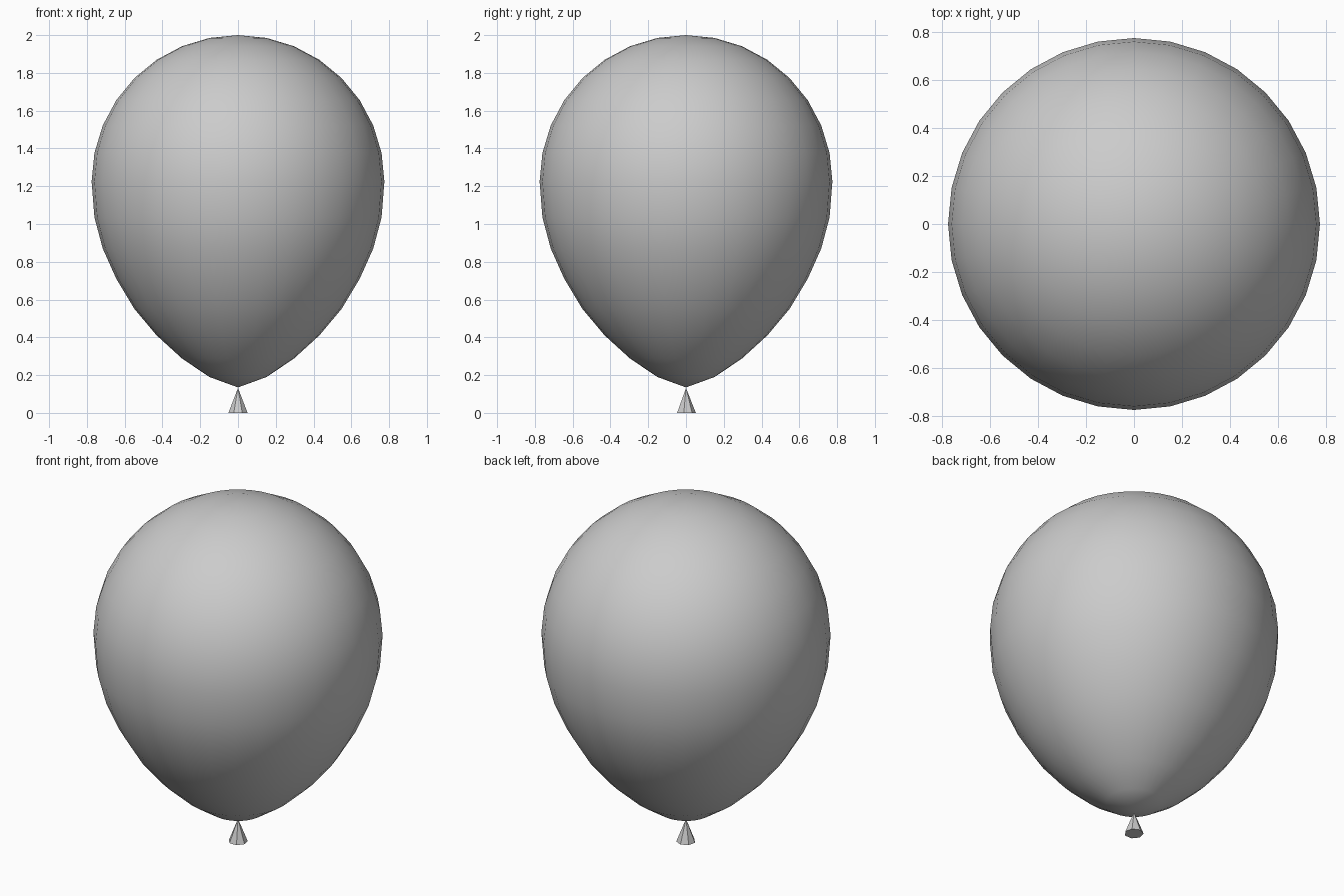
import bpy, math

if "Cube" in bpy.data.objects:
    bpy.data.objects.remove(bpy.data.objects["Cube"])

R, CZ = 0.775, 1.225

# Balloon body: UV sphere whose lower rings are pulled down to a tip
bpy.ops.mesh.primitive_uv_sphere_add(segments=32, ring_count=16, radius=R)
body = bpy.context.object
body.name = "balloon_body"
drops = [0, 0.19, 0.355, 0.515, 0.675, 0.815, 0.937, 1.035, 1.09]
for v in body.data.vertices:
    if v.co.z < -0.001:
        ring = round(math.asin(min(1, -v.co.z / R)) / (math.pi / 16))
        v.co.z = -drops[ring]
    v.co.z += CZ
bpy.ops.object.shade_smooth()

# Knot: small faceted cone touching the tip
bpy.ops.mesh.primitive_cone_add(vertices=7, radius1=0.052, radius2=0,
                                depth=0.132, location=(0, 0, 0.066))
bpy.context.object.name = "balloon_knot"
